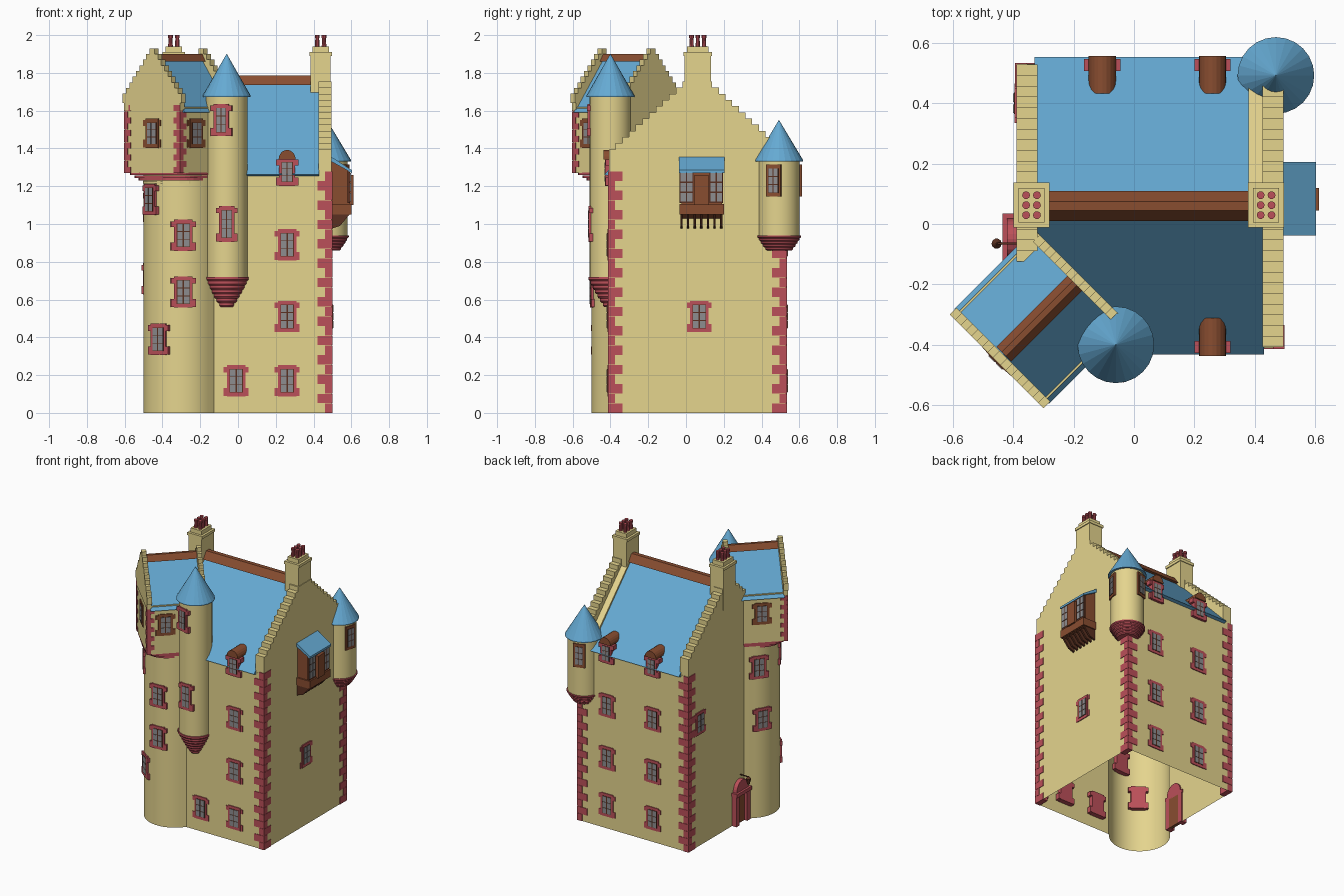
import bpy, bmesh
from math import sin, cos, pi, radians
from mathutils import Matrix, Vector

if "Cube" in bpy.data.objects:
    bpy.data.objects.remove(bpy.data.objects["Cube"])

COL = dict(stone=(.78, .66, .27), slate=(.13, .40, .65), red=(.50, .08, .10),
           brown=(.25, .075, .03), glass=(.27, .27, .28), dark=(.10, .03, .015))
MATS = {}
for k, c in COL.items():
    MATS[k] = bpy.data.materials.new(k)
    MATS[k].diffuse_color = (*c, 1)
I = Matrix.Identity(4)


class Part:
    """One object gathered from boxes, prisms and lathed shapes."""
    def __init__(s, name, M=I):
        s.name, s.M, s.bm, s.mats = name, M, bmesh.new(), []

    def face(s, vs, mat):
        if mat not in s.mats:
            s.mats.append(mat)
        s.bm.faces.new(vs).material_index = s.mats.index(mat)

    def prism(s, mat, pts, vec, first_cap=True):
        a = [s.bm.verts.new(s.M @ Vector(p)) for p in pts]
        b = [s.bm.verts.new(s.M @ (Vector(p) + Vector(vec))) for p in pts]
        if first_cap:
            s.face(a[::-1], mat)
        s.face(b, mat)
        for i in range(len(a)):
            j = (i + 1) % len(a)
            s.face([a[i], a[j], b[j], b[i]], mat)

    def box(s, mat, x0, x1, y0, y1, z0, z1):
        s.prism(mat, [(x0, y0, z0), (x1, y0, z0), (x1, y1, z0), (x0, y1, z0)], (0, 0, z1 - z0))

    def lathe(s, mat, x, y, prof, n=24):
        rings = [[s.bm.verts.new(s.M @ Vector((x + r * cos(2 * pi * i / n), y + r * sin(2 * pi * i / n), z)))
                  for i in range(n)] for r, z in prof]
        for a, b in zip(rings, rings[1:]):
            for i in range(n):
                j = (i + 1) % n
                s.face([a[i], a[j], b[j], b[i]], mat)
        s.face(rings[0][::-1], mat)
        s.face(rings[-1], mat)

    def done(s, smooth=0):
        bmesh.ops.recalc_face_normals(s.bm, faces=s.bm.faces)
        me = bpy.data.meshes.new(s.name)
        s.bm.to_mesh(me)
        for m in s.mats:
            me.materials.append(MATS[m])
        o = bpy.data.objects.new(s.name, me)
        bpy.context.collection.objects.link(o)
        if smooth:
            bpy.context.view_layer.objects.active = o
            o.select_set(True)
            bpy.ops.object.shade_smooth_by_angle(angle=radians(smooth))
            o.select_set(False)


def crow(c, hw, zb, z0, z1, ht, n):
    """Crow-stepped gable outline as (across, height)."""
    left = [(-hw, zb)]
    for i in range(n):
        w, z = hw - (hw - ht) * i / (n - 1), z0 + (z1 - z0) * i / (n - 1)
        if i:
            left.append((-w, z0 + (z1 - z0) * (i - 1) / (n - 1)))
        left.append((-w, z))
    return [(c + a, z) for a, z in left] + [(c - a, z) for a, z in left[::-1]]


def window(name, x, y, z, ang, w=.072, h=.125, trim='red', toothed=True):
    """Glazed window facing direction ang (degrees, 0 = +x)."""
    p = Part(name, Matrix.Translation((x, y, z)) @ Matrix.Rotation(radians(ang), 4, 'Z'))
    a, b = w / 2, h / 2
    p.box(trim, -.035, .006, -a - .013, a + .013, -b - .02, b + .02)
    if toothed:
        for t in (-.5, .5):
            p.box(trim, -.035, .005, -a - .03, a + .03, t * h - .018, t * h * .9 + .018)
    p.box('dark', -.03, .008, -a, a, -b, b)
    for i in (-1, 1):
        for k in (-1, 0, 1):
            p.box('glass', -.03, .010, i * a / 2 - a * .4, i * a / 2 + a * .4, k * h / 3 - h * .15, k * h / 3 + h * .15)
    p.done()


# Tower house walls with the rounded stair wing, open underneath
X0, X1, Y0, Y1, ZE, YC = -.39, .495, -.41, .53, 1.27, .06
arc = [(-.3 + .2 * cos(radians(135 + 180 * i / 18)), -.3 + .2 * sin(radians(135 + 180 * i / 18)), 0) for i in range(19)]
walls = Part('walls')
walls.prism('stone', [(X1, Y0, 0), (X1, Y1, 0), (X0, Y1, 0), (X0, -.107, 0)] + arc + [(-.127, Y0, 0)], (0, 0, ZE), False)
walls.done(20)

# Main roof and ridge
roof = Part('main_roof')
roof.prism('slate', [(-.33, -.432, 1.262), (-.33, YC, 1.765), (-.33, .553, 1.262), (-.33, .53, 1.255),
                     (-.33, YC, 1.735), (-.33, -.41, 1.255)], (.76, 0, 0))
roof.done()
ridge = Part('main_ridge')
ridge.prism('brown', [(-.29, .01, 1.735), (-.29, .045, 1.785), (-.29, .075, 1.785), (-.29, .11, 1.735)], (.68, 0, 0))
ridge.done()

# Gables and chimneys
for side, xa, xc in (('left', X0, -.397), ('right', .425, .38)):
    g = Part(side + '_gable')
    g.prism('stone', [(xa, a, z) for a, z in crow(YC, .468, ZE, 1.395, 1.755, .078, 12)], (.07, 0, 0))
    if side == 'right':
        g.prism('stone', [(.38, .1, 1.74), (.38, .54, 1.295), (.38, .54, 1.25), (.38, .1, 1.6)], (.05, 0, 0))
    g.done()
    c = Part(side + '_chimney')
    x1 = xc + .115
    c.box('stone', xc + .004, x1 - .004, -.008, .133, 1.6, 1.89)
    c.box('stone', xc - .002, x1 + .002, -.012, .138, 1.89, 1.91)
    c.box('stone', xc + .014, x1 - .014, .005, .12, 1.91, 1.94)
    for px in (-.018, .018):
        for py in (-.033, 0, .033):
            c.lathe('red', xc + .0575 + px, .0625 + py, [(.013, 1.93), (.010, 1.985), (.013, 1.985), (.013, 2.0)], 10)
    c.done()

# Corner quoins
def quoins(p, x, y, sx, sy, z0, z1, n, lo, sh):
    d = (z1 - z0) / n
    for i in range(n):
        a, b = (lo, sh) if i % 2 else (sh, lo)
        xs, ys = sorted((x + sx * .004, x - sx * a)), sorted((y + sy * .004, y - sy * b))
        p.box('red', *xs, *ys, z0 + i * d, z0 + i * d + d * .97)

q = Part('quoins')
quoins(q, X1, Y0, 1, -1, 0, 1.28, 25, .075, .035)
quoins(q, X0, Y1, -1, 1, 0, 1.27, 25, .075, .035)
quoins(q, X1, Y1, 1, 1, 0, .87, 17, .075, .035)
q.done()

# Round corner turrets: body, corbels, conical roof
for name, x, y, z0, z1, zc, zt, n, r0 in (('front_turret', -.06, -.40, .72, 1.68, .56, 1.90, 7, .02),
                                          ('rear_turret', .47, .492, .94, 1.34, .86, 1.55, 5, .06)):
    t = Part(name)
    t.lathe('stone', x, y, [(.11, z0), (.11, z1)], 32)
    t.done(20)
    t = Part(name + '_corbels')
    for i in range(n):
        r, za, d = r0 + (.117 - r0) * ((i + 1) / n) ** .8, zc + (z0 - zc) * i / n, (z0 - zc) / n
        t.lathe('red', x, y, [(r - .008, za), (r, za + d * .4), (r, za + d)], 32)
    t.done(20)
    t = Part(name + '_roof')
    t.lathe('slate', x, y, [(.11, z1 - .008), (.127, z1 - .008), (.127, z1), (.001, zt)], 24)
    t.done()

# Diagonal cap house (local x runs into the building along the diagonal)
R = Matrix.Rotation(radians(45), 4, 'Z')
UA, UB, HV = -.64, -.25, .205
cap = Part('cap_house', R)
cap.box('stone', UA, UB, -HV, HV, ZE, 1.62)
for u in (UA - .004, UB - .028):
    cap.box('stone', u, u + .032, -.21, .21, 1.6, 1.645)
    cap.prism('stone', [(u, a, z) for a, z in crow(0, .22, 1.64, 1.69, 1.93, .018, 9)], (.032, 0, 0))
cap.done()
cr = Part('cap_house_roof', R)
cr.prism('slate', [(UA + .02, -.222, 1.59), (UA + .02, 0, 1.88), (UA + .02, .222, 1.59),
                   (UA + .02, .2, 1.59), (UA + .02, 0, 1.85), (UA + .02, -.2, 1.59)], (.36, 0, 0))
cr.prism('brown', [(UA + .03, -.035, 1.86), (UA + .03, -.01, 1.9), (UA + .03, .01, 1.9), (UA + .03, .035, 1.86)], (.34, 0, 0))
cr.done()
cq = Part('cap_house_quoins', R)
for s in (-1, 1):
    quoins(cq, UA, s * HV, -1, s, ZE, 1.63, 11, .045, .022)
cq.done()
# Stepped corbels bridging the square house and the round wing
cb = Part('cap_house_corbels', R)
for i in range(4):
    rad = .19 - .042 * i
    hv = HV - .004 * (3 - i)
    pts = [(UB - .05, hv), ]
    for s, a0 in ((1, 90), (-1, 180)):
        pts += [(UA + .003 * (3 - i) + rad + rad * cos(radians(a0 + k * 15)), s * (hv - rad) + rad * sin(radians(a0 + k * 15)))
                for k in range(7)]
    pts.append((UB - .05, -hv))
    cb.prism('stone' if i == 0 else 'red', [(a, b, 1.215 + i * .0145) for a, b in pts], (0, 0, .0135))
cb.done()

# Windows on the flat walls
for x, z in ((-.01, .17), (.26, .17), (.26, .51), (.26, .89)):
    window('front_window', x, Y0, z, -90)
for x in (-.105, .26):
    for z in (.17, .51, .89):
        window('back_window', x, Y1, z, 90)
window('left_window', X0, .40, .89, 180)
window('right_window', X1, .07, .51, 0)
# Windows on the stair wing
for a, z in ((-87, .94), (-87, .64), (-127, .39), (-146, 1.13), (143, 1.09), (150, .71)):
    a_ = radians(a)
    window('wing_window', -.3 + .2 * cos(a_), -.3 + .2 * sin(a_), z, a)
# Windows on the turrets
for x, y, a, z, h, tr in ((-.06, -.4, -105, 1.55, .13, 'red'), (-.06, -.4, -90, 1.0, .15, 'red'),
                          (.47, .492, -15, 1.23, .13, 'brown'), (.47, .492, 107, 1.23, .13, 'brown')):
    window('turret_window', x + .109 * cos(radians(a)), y + .109 * sin(radians(a)), z, a, .055, h, tr, tr == 'red')
# Windows on the cap house
for u, v, a in ((UA, 0, 225), (-.52, -HV, -45), (-.47, HV, 135)):
    w = R @ Vector((u, v, 0))
    window('cap_house_window', w.x, w.y, 1.48, a, .07, .115, 'brown')

# Dormers with barrel roofs
for x, y, a in ((.26, -.422, -90), (-.105, .542, 90), (.26, .542, 90)):
    d = Part('dormer', Matrix.Translation((x, y, 0)) @ Matrix.Rotation(radians(a), 4, 'Z'))
    d.box('brown', -.10, 0, -.038, .038, 1.24, 1.345)
    d.prism('brown', [(-.11, .045 * cos(pi * k / 10), 1.342 + .05 * sin(pi * k / 10)) for k in range(11)], (.125, 0, 0))
    d.done()
    window('dormer_window', x, y, 1.275, a, .06, .105)

# Timber oriel on the right wall
o = Part('oriel')
o.prism('brown', [(X1, -.025, 1.33), (.59, -.025, 1.28), (.59, -.025, 1.09), (X1, -.025, 1.03)], (0, .215, 0))
o.prism('slate', [(X1, -.038, 1.355), (.603, -.038, 1.285), (.603, -.038, 1.27), (X1, -.038, 1.33)], (0, .243, 0))
o.box('brown', .58, .612, .045, .12, 1.10, 1.26)
o.box('brown', X1, .60, -.035, .20, 1.05, 1.105)
for yc in (.003, .16):
    o.box('dark', .58, .594, yc - .037, yc + .037, 1.11, 1.28)
    for i in (-1, 1):
        for k in range(3):
            o.box('glass', .58, .597, yc + i * .017 - .014, yc + i * .017 + .014, 1.12 + k * .052, 1.165 + k * .052)
for i in range(7):
    y = -.03 + i * .035
    o.prism('dark', [(X1, y, 1.05), (.59, y, 1.05), (.54, y, .99), (X1, y, .975)], (0, .012, 0))
o.done()

# Entrance door with arched hood and lantern
e = Part('entrance', Matrix.Translation((X0, -.05, 0)) @ Matrix.Rotation(pi, 4, 'Z'))
for s in (-.062, .062):
    e.box('red', -.01, .035, s - .018, s + .018, 0, .22)
e.box('red', -.01, .045, -.085, .085, .215, .24)
e.prism('red', [(-.01, .068 * cos(pi * k / 12), .24 + .075 * sin(pi * k / 12)) for k in range(13)], (.04, 0, 0))
e.box('brown', -.01, .012, -.045, .045, 0, .22)
e.box('dark', 0, .065, .012, .018, .335, .341)
e.lathe('dark', .065, .015, [(.008, .285), (.016, .315), (.017, .325), (.002, .342)], 10)
e.done()

for m in bpy.data.materials:
    if m.users and not m.is_grease_pencil:
        m.use_nodes = True
        m.node_tree.nodes["Principled BSDF"].inputs["Base Color"].default_value = m.diffuse_color
